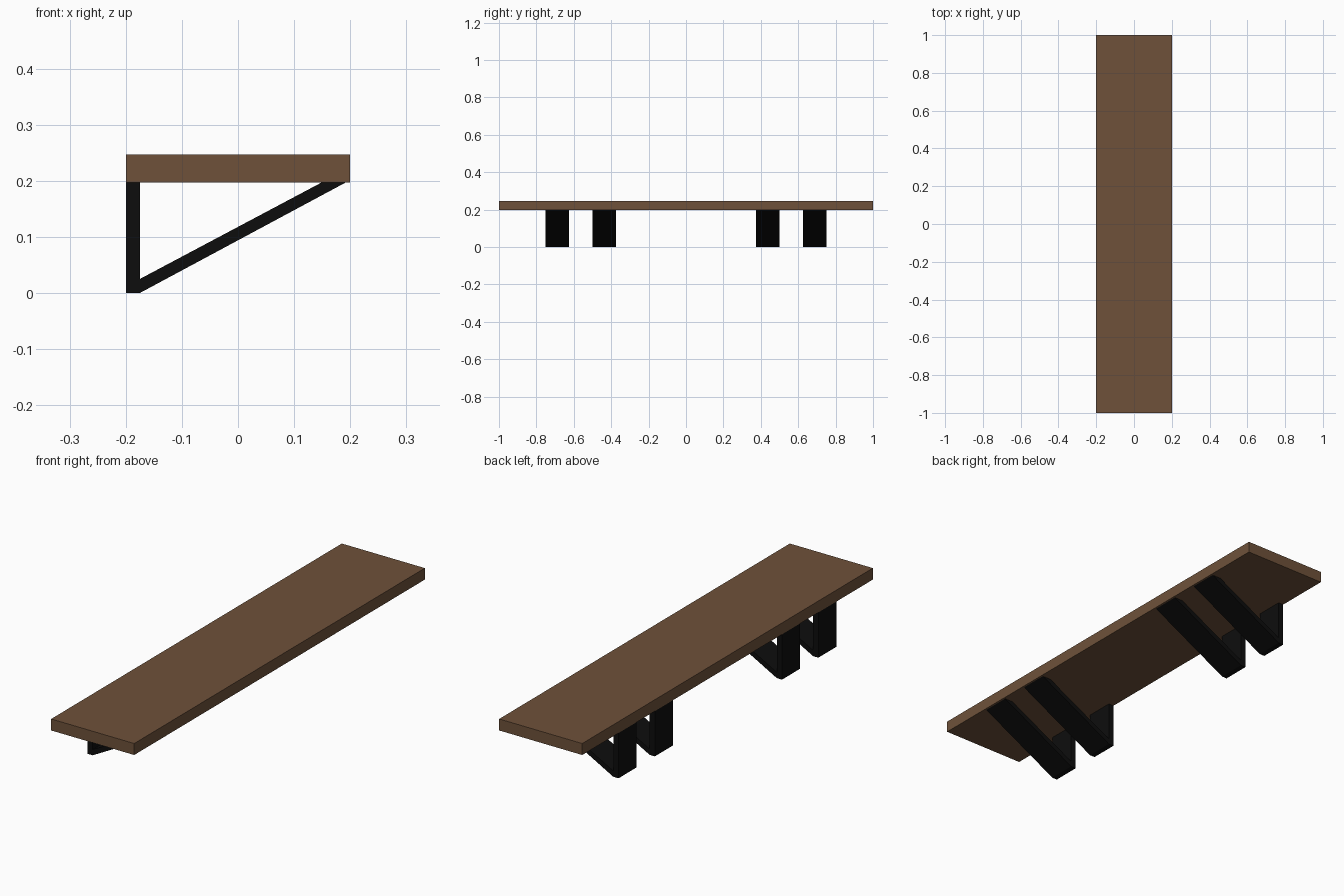
import bpy

if "Cube" in bpy.data.objects:
    bpy.data.objects.remove(bpy.data.objects["Cube"])

SHELF_BOTTOM, SHELF_TOP = 0.197, 0.247


def material(name, color):
    m = bpy.data.materials.new(name)
    m.diffuse_color = (*color, 1)
    m.use_nodes = True
    m.node_tree.nodes["Principled BSDF"].inputs["Base Color"].default_value = m.diffuse_color
    return m


def extrude_y(name, profile, y0, y1, mat):
    """Solid from an (x, z) outline, counter-clockwise seen from the front."""
    n = len(profile)
    verts = [(x, y, z) for y in (y0, y1) for x, z in profile]
    faces = [tuple(range(n)), tuple(reversed(range(n, 2 * n)))]
    faces += [(i, i + n, (i + 1) % n + n, (i + 1) % n) for i in range(n)]
    mesh = bpy.data.meshes.new(name)
    mesh.from_pydata(verts, [], faces)
    mesh.materials.append(mat)
    obj = bpy.data.objects.new(name, mesh)
    bpy.context.collection.objects.link(obj)
    return obj


wood = material("brown wood", (0.156, 0.083, 0.042))
metal = material("black metal", (0.004, 0.004, 0.004))

# Shelf board
extrude_y("shelf_board",
          [(-0.2, SHELF_BOTTOM), (0.2, SHELF_BOTTOM), (0.2, SHELF_TOP), (-0.2, SHELF_TOP)],
          -1, 1, wood)

# Brackets: upright wall plate and diagonal brace in one V-shaped outline
bracket = [(-0.2, 0), (-0.175, 0), (0.192, SHELF_BOTTOM), (0.149, SHELF_BOTTOM),
           (-0.175, 0.025), (-0.175, SHELF_BOTTOM), (-0.2, SHELF_BOTTOM)]
for side, label in ((-1, "front"), (1, "back")):
    for inner, pos in ((0.375, "inner"), (0.625, "outer")):
        y0, y1 = sorted((side * inner, side * (inner + 0.125)))
        extrude_y(f"{label}_{pos}_bracket", bracket, y0, y1, metal)
